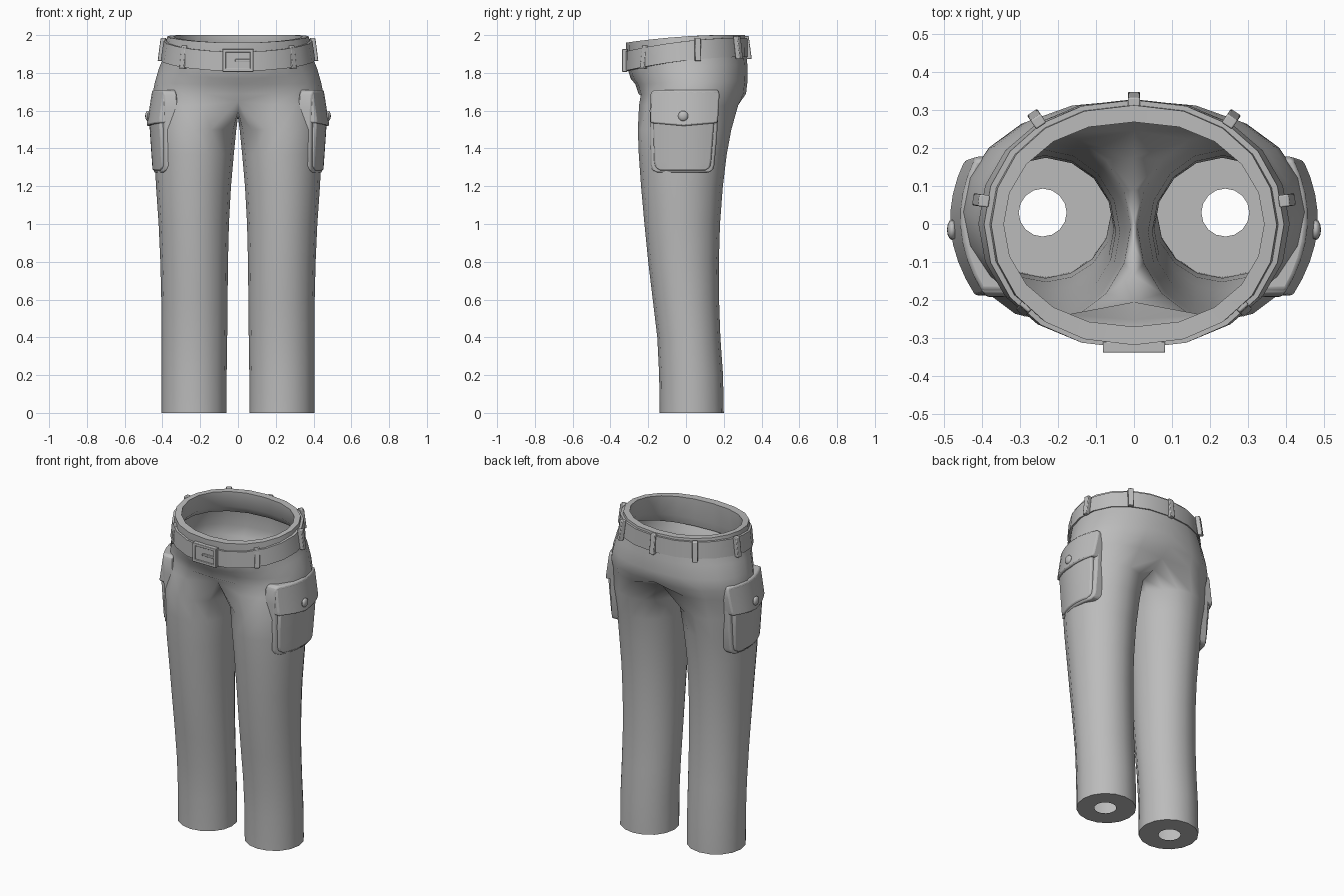
import bpy, bmesh, math
from mathutils import Vector

if "Cube" in bpy.data.objects:
    bpy.data.objects.remove(bpy.data.objects["Cube"])

cloth = bpy.data.materials.new("grey_cloth")
cloth.diffuse_color = (0.5, 0.5, 0.5, 1)
cloth.use_nodes = True
cloth.node_tree.nodes["Principled BSDF"].inputs["Base Color"].default_value = cloth.diffuse_color


def make(name, verts, faces, mirror=False, bevel=0, angle=40):
    me = bpy.data.meshes.new(name)
    me.from_pydata(verts, [], faces)
    bm = bmesh.new()
    bm.from_mesh(me)
    bmesh.ops.recalc_face_normals(bm, faces=bm.faces)
    bm.to_mesh(me)
    bm.free()
    ob = bpy.data.objects.new(name, me)
    bpy.context.collection.objects.link(ob)
    me.materials.append(cloth)
    if bevel:
        b = ob.modifiers.new("bevel", 'BEVEL')
        b.width, b.segments, b.limit_method = bevel, 2, 'ANGLE'
        b.angle_limit = math.radians(40)
    if mirror:
        m = ob.modifiers.new("mirror", 'MIRROR')
        m.merge_threshold = 0.0005
    bpy.context.view_layer.objects.active = ob
    ob.select_set(True)
    bpy.ops.object.shade_smooth_by_angle(angle=math.radians(angle))
    ob.select_set(False)
    return ob


def oval(t, rx, front, back, p=0.9):
    """Point on the waist outline; t = -90 front, 0 side, 90 back."""
    c, s = math.cos(t), math.sin(t)
    cy, ry = (front + back) / 2, (back - front) / 2
    return rx * max(c, 0) ** p, cy + ry * s


def belt_z(s):
    return 1.866 + 0.037 * s - 0.019 * s * s


def rim_z(s):
    return 1.993 + 0.02 * s - 0.013 * s * s


# ---- trousers: right half, lofted from the hem up, then mirrored
N = 16
verts, faces = [], []


def add_ring(pts):
    start = len(verts)
    verts.extend(pts)
    return list(range(start, start + len(pts)))


def bridge(a, b, closed):
    n = len(a)
    for i in range(n if closed else n - 1):
        j = (i + 1) % n
        faces.append((a[i], a[j], b[j], b[i]))


# z, inner x, outer x, front y, back y
LEG = [(0.0, 0.06, 0.405, -0.14, 0.20), (0.2, 0.06, 0.405, -0.142, 0.196),
       (0.4, 0.057, 0.405, -0.152, 0.182), (0.6, 0.055, 0.406, -0.176, 0.175),
       (0.8, 0.053, 0.411, -0.20, 0.174), (1.0, 0.048, 0.42, -0.22, 0.18),
       (1.2, 0.037, 0.434, -0.238, 0.195), (1.37, 0.022, 0.442, -0.25, 0.216),
       (1.5, 0.009, 0.448, -0.255, 0.24)]


def leg_ring(z, x0, x1, y0, y1):
    pts = []
    for i in range(N):
        a = -math.pi + i * 2 * math.pi / N
        pts.append(((x0 + x1) / 2 + (x1 - x0) / 2 * math.cos(a),
                    (y0 + y1) / 2 + (y1 - y0) / 2 * math.sin(a), z))
    return add_ring(pts)


hole = leg_ring(0, 0.177, 0.303, -0.033, 0.093)
prev = hole
for row in LEG:
    ring = leg_ring(*row)
    bridge(prev, ring, True)
    prev = ring

# crotch ring: inner points lie on the centre seam, outer points round the hip
SEAM = {0: (0.01, 1.565), 1: (-0.06, 1.575), 2: (-0.135, 1.60), 3: (-0.205, 1.65),
        15: (0.09, 1.575), 14: (0.175, 1.60), 13: (0.245, 1.645)}
pts = []
for i in range(N):
    if i in SEAM:
        pts.append((0, *SEAM[i]))
    else:
        t = math.radians(-90 + (i - 3) * 18)
        x, y = oval(t, 0.45, -0.262, 0.29, 0.75)
        pts.append((x, y, 1.62 + 0.01 * abs(math.sin(t))))
ring = add_ring(pts)
bridge(prev, ring, True)
prev = ring[3:14]


def hip_ring(rx, front, back, zfun, p=0.9):
    out = []
    for k in range(11):
        t = math.radians(-90 + k * 18)
        x, y = oval(t, rx, front, back, p)
        if k in (0, 10):
            x = 0.0
        out.append((x, y, zfun(math.sin(t))))
    return add_ring(out)


HIPS = [(0.452, -0.252, 0.318, lambda s: 1.69, 0.8),
        (0.44, -0.268, 0.326, lambda s: 1.75 + 0.01 * s, 0.85),
        (0.418, -0.293, 0.325, lambda s: belt_z(s) - 0.04, 0.9),
        (0.393, -0.312, 0.318, lambda s: belt_z(s) + 0.02, 0.9),
        (0.375, -0.318, 0.312, rim_z, 0.9),
        (0.342, -0.27, 0.268, rim_z, 0.9),
        (0.352, -0.275, 0.272, lambda s: belt_z(s) + 0.02, 0.9),
        (0.40, -0.285, 0.31, lambda s: belt_z(s) - 0.03, 0.9)]
for h in HIPS:
    ring = hip_ring(*h)
    bridge(prev, ring, False)
    prev = ring
make("trousers", verts, faces, mirror=True, angle=50)

# ---- belt: closed band following the tilted waist
verts, faces = [], []
SECTION = [(0.385, -0.30, 0.305, 0.0), (0.409, -0.326, 0.328, 0.0),
           (0.394, -0.328, 0.326, 0.102), (0.37, -0.305, 0.30, 0.102)]
rings = [hip_ring(rx, f, b, lambda s, d=d: belt_z(s) + d) for rx, f, b, d in SECTION]
for a, b in zip(rings, rings[1:] + rings[:1]):
    bridge(a, b, False)
make("belt", verts, faces, mirror=True)


def box(name, centre, size, yaw=0.0, lean=0.0, bevel=0.004, mirror=False):
    """Box whose local x points outward along yaw; lean tips the top inward."""
    vs = []
    for sx in (-1, 1):
        for sy in (-1, 1):
            for sz in (-1, 1):
                r = sx * size[0] / 2 - sz * lean / 2
                w = sy * size[1] / 2
                vs.append((centre[0] + r * math.cos(yaw) - w * math.sin(yaw),
                           centre[1] + r * math.sin(yaw) + w * math.cos(yaw),
                           centre[2] + sz * size[2] / 2))
    fs = [(0, 1, 3, 2), (4, 6, 7, 5), (0, 4, 5, 1), (2, 3, 7, 6), (0, 2, 6, 4), (1, 5, 7, 3)]
    return make(name, vs, fs, mirror, bevel)


# ---- belt loops
for name, x, y, yaw in [("front_belt_loop", 0.285, -0.218, -48), ("side_belt_loop", 0.402, 0.062, 8),
                        ("rear_belt_loop", 0.256, 0.276, 56), ("back_belt_loop", 0, 0.326, 90)]:
    z = belt_z(y / 0.325) + 0.051
    box(name, (x, y, z), (0.028, 0.032, 0.122), math.radians(yaw), 0.016, mirror=x > 0)

# ---- buckle: frame, inner plate and prong
for name, x, z, w, h in [("buckle_top", 0, 1.917, 0.164, 0.018), ("buckle_bottom", 0, 1.815, 0.164, 0.018),
                         ("buckle_left", -0.073, 1.866, 0.018, 0.10), ("buckle_right", 0.073, 1.866, 0.018, 0.10),
                         ("buckle_prong", 0.025, 1.866, 0.08, 0.014)]:
    box(name, (x, -0.324, z), (0.028, w, h), -math.pi / 2, bevel=0.003)
box("buckle_plate", (0, -0.321, 1.866), (0.02, 0.145, 0.10), -math.pi / 2, bevel=0)


# ---- cargo pockets: curved patches with a skirt sunk into the leg
def patch(name, rows, face_x, depth, sag=0.0, bevel=0.008):
    """rows: (z, front y, back y); sag lowers the middle of the first row."""
    cols = 9
    vs, fs, n = [], [], len(rows) * cols
    for layer in (0, 1):
        for r, (z, y0, y1) in enumerate(rows):
            for c in range(cols):
                u = c / (cols - 1)
                y = y0 + (y1 - y0) * u
                zz = z - (sag * (1 - abs(2 * u - 1)) if r == 0 else 0)
                vs.append((face_x(y, zz) - depth * layer, y, zz))
    for layer in (0, 1):
        for r in range(len(rows) - 1):
            for c in range(cols - 1):
                i = layer * n + r * cols + c
                fs.append((i, i + 1, i + cols + 1, i + cols))
    top = (len(rows) - 1) * cols
    edge = (list(range(cols)) + [r * cols + cols - 1 for r in range(1, len(rows))]
            + [top + c for c in range(cols - 2, -1, -1)]
            + [r * cols for r in range(len(rows) - 2, 0, -1)])
    for a, b in zip(edge, edge[1:] + edge[:1]):
        fs.append((a, b, b + n, a + n))
    return make(name, vs, fs, True, bevel)


def curve(y):
    return 1.55 * (y - 0.015) ** 2


patch("pocket_rim", [(1.272, -0.15, 0.118), (1.285, -0.178, 0.142), (1.31, -0.187, 0.15),
                     (1.45, -0.19, 0.163), (1.60, -0.192, 0.172), (1.68, -0.19, 0.176),
                     (1.705, -0.18, 0.165)],
      lambda y, z: 0.444 + 0.03 * (z - 1.27) - curve(y), 0.07)
patch("pocket_body", [(1.283, -0.135, 0.10), (1.30, -0.162, 0.127), (1.33, -0.168, 0.133),
                      (1.45, -0.172, 0.142), (1.57, -0.174, 0.15)],
      lambda y, z: 0.452 + 0.07 * (z - 1.28) - curve(y), 0.06)
patch("pocket_flap", [(1.535, -0.188, 0.166), (1.56, -0.188, 0.17), (1.64, -0.186, 0.175),
                      (1.69, -0.183, 0.177), (1.71, -0.172, 0.168)],
      lambda y, z: 0.483 - 0.16 * (z - 1.53) - curve(y), 0.07, 0.016)

# ---- pocket buttons: flattened domes
bm = bmesh.new()
bmesh.ops.create_uvsphere(bm, u_segments=12, v_segments=8, radius=0.027)
for v in bm.verts:
    v.co = Vector((v.co.x * 0.5 + 0.478, v.co.y - 0.015, v.co.z + 1.572))
bm.verts.index_update()
make("pocket_button", [v.co[:] for v in bm.verts],
     [[v.index for v in f.verts] for f in bm.faces], True)
bm.free()
